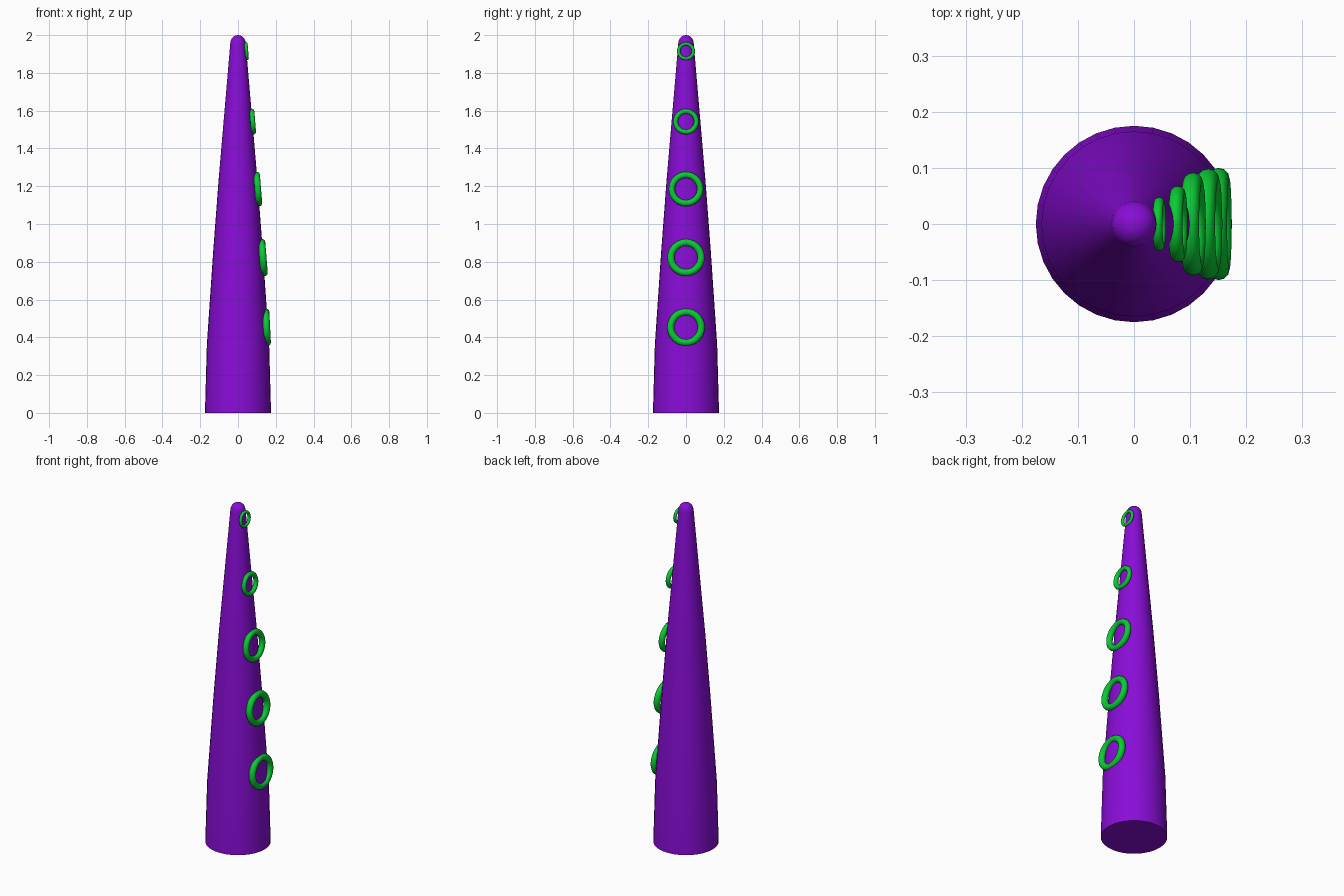
import bpy, bmesh, math
from mathutils import Matrix

cube = bpy.data.objects.get("Cube")
if cube:
    bpy.data.objects.remove(cube, do_unlink=True)


def material(name, colour):
    mat = bpy.data.materials.new(name)
    mat.use_nodes = True
    mat.diffuse_color = colour
    mat.node_tree.nodes["Principled BSDF"].inputs["Base Color"].default_value = colour
    return mat


def add_object(name, bm, mat):
    bmesh.ops.recalc_face_normals(bm, faces=bm.faces)
    mesh = bpy.data.meshes.new(name)
    bm.to_mesh(mesh)
    bm.free()
    mesh.materials.append(mat)
    obj = bpy.data.objects.new(name, mesh)
    bpy.context.collection.objects.link(obj)
    bpy.ops.object.select_all(action='DESELECT')
    obj.select_set(True)
    bpy.context.view_layer.objects.active = obj
    bpy.ops.object.shade_smooth_by_angle(angle=math.radians(40))
    return obj


def lathe(bm, loops, closed):
    """Skin a list of vertex loops into quads."""
    pairs = list(zip(loops, loops[1:]))
    if closed:
        pairs.append((loops[-1], loops[0]))
    for a, b in pairs:
        n = len(a)
        for i in range(n):
            j = (i + 1) % n
            bm.faces.new((a[i], a[j], b[j], b[i]))


def circle(bm, radius, z, sides):
    return [bm.verts.new((radius * math.cos(math.tau * i / sides),
                          radius * math.sin(math.tau * i / sides), z))
            for i in range(sides)]


purple = material("purple", (0.25, 0.004, 0.68, 1))
green = material("green", (0.003, 0.60, 0.035, 1))

# Tapering tentacle with a rounded tip
profile = [(0.175, 0), (0.165, 0.36), (0.131, 0.86), (0.103, 1.23), (0.041, 1.955)]
tip_r, tip_z = 0.04, 1.96
for step in range(1, 6):
    a = math.radians(15 * step)
    profile.append((tip_r * math.cos(a), tip_z + tip_r * math.sin(a)))
bm = bmesh.new()
body_loops = [circle(bm, r, z, 32) for r, z in profile]
lathe(bm, body_loops, False)
bm.faces.new(body_loops[0])
apex = bm.verts.new((0, 0, 2))
last = body_loops[-1]
for i in range(len(last)):
    bm.faces.new((last[i], last[(i + 1) % len(last)], apex))
add_object("tentacle", bm, purple)

# Sucker rings down the +x side: x, z, ring radius, tube radius, lean
suckers = [(0.151, 0.453, 0.081, 0.019, 0.05),
           (0.132, 0.822, 0.080, 0.019, 0.08),
           (0.105, 1.185, 0.075, 0.017, 0.08),
           (0.078, 1.542, 0.055, 0.013, 0.08),
           (0.045, 1.915, 0.039, 0.009, 0.08)]
for index, (x, z, ring_r, tube_r, lean) in enumerate(suckers, 1):
    bm = bmesh.new()
    loops = []
    for k in range(12):
        a = math.tau * k / 12
        loops.append(circle(bm, ring_r + tube_r * math.cos(a), tube_r * math.sin(a), 40))
    lathe(bm, loops, True)
    place = Matrix.Translation((x, 0, z)) @ Matrix.Rotation(math.pi / 2 - lean, 4, 'Y')
    bmesh.ops.transform(bm, matrix=place, verts=bm.verts)
    add_object(f"sucker_ring_{index}", bm, green)
